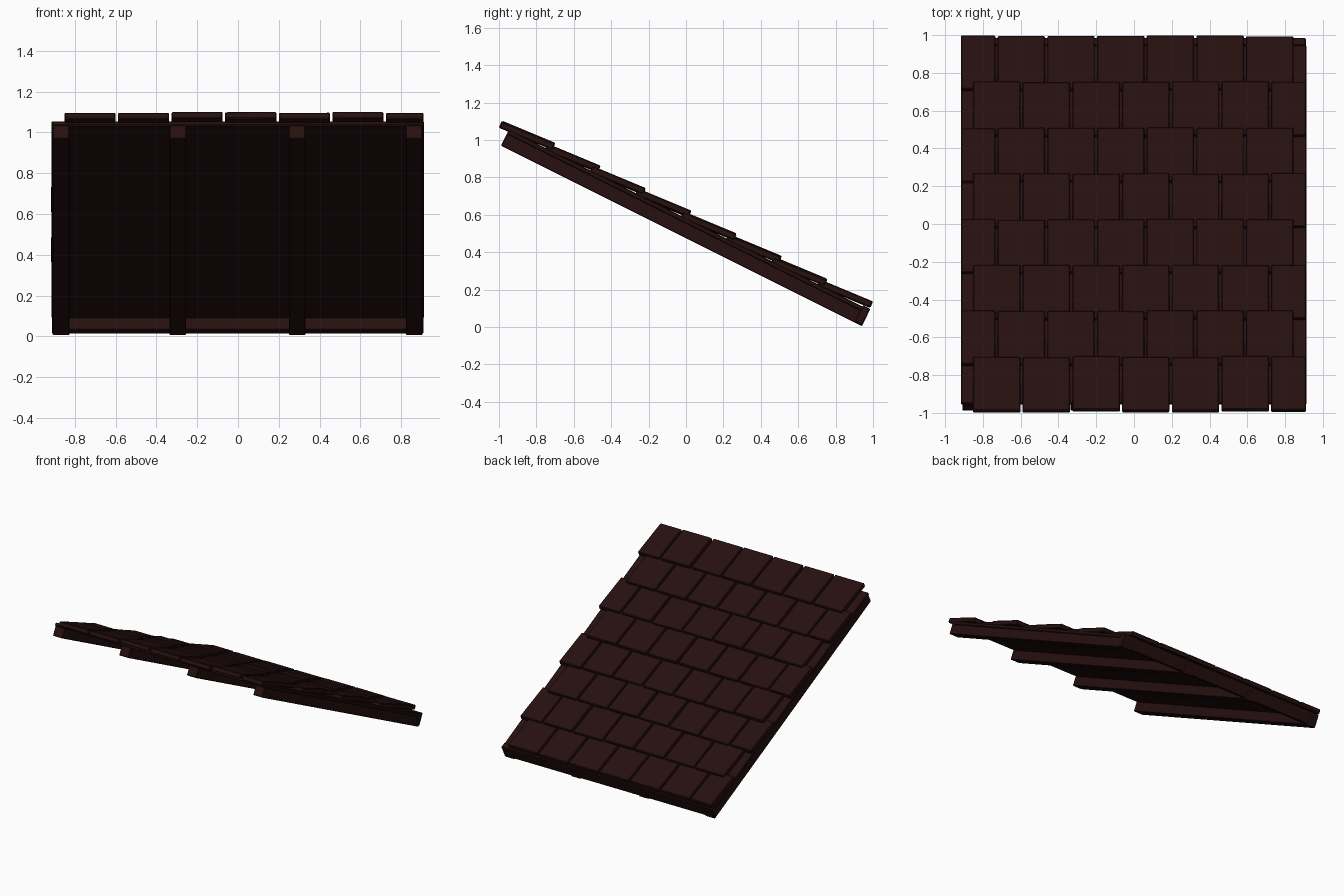
import bpy, bmesh, math, random
from mathutils import Matrix, Vector

random.seed(4)
cube = bpy.data.objects.get("Cube")
if cube:
    bpy.data.objects.remove(cube, do_unlink=True)

wood = bpy.data.materials.new("dark_red_brown")
wood.use_nodes = True
COLOUR = (0.02, 0.005, 0.005, 1)
wood.diffuse_color = COLOUR
wood.node_tree.nodes["Principled BSDF"].inputs["Base Color"].default_value = COLOUR

PITCH = math.atan(0.5)          # slope of the roof
TILE_PITCH = math.radians(22.6)  # tiles lie a little flatter


def frame(y, z, angle):
    """Local axes: x across, y down the slope, z out of the roof."""
    return Matrix.Translation((0, y, z)) @ Matrix.Rotation(-angle, 4, 'X')


def add_box(bm, xs, ys, zs, matrix):
    spans = (xs, ys, zs)
    centre = Vector([(a + b) / 2 for a, b in spans])
    size = [b - a for a, b in spans]
    bmesh.ops.create_cube(
        bm, size=1,
        matrix=matrix @ Matrix.Translation(centre) @ Matrix.Diagonal((*size, 1)))


def finish(bm, name, bevel):
    mesh = bpy.data.meshes.new(name)
    bm.to_mesh(mesh)
    bm.free()
    mesh.materials.append(wood)
    obj = bpy.data.objects.new(name, mesh)
    bpy.context.collection.objects.link(obj)
    mod = obj.modifiers.new("edge_bevel", 'BEVEL')
    mod.width = bevel
    mod.segments = 1
    return obj


def part(name, xs, ys, zs, bevel=0.004):
    bm = bmesh.new()
    add_box(bm, xs, ys, zs, roof)
    return finish(bm, name, bevel)


# Frame: rafters, deck and eaves board
roof = frame(-0.99, 0.97, PITCH)
LENGTH = 2.158
RAFTER = 0.074
for i, x in enumerate((-0.868, -0.295, 0.29, 0.864)):
    part(f"rafter_{i + 1}", (x - 0.041, x + 0.041), (0, LENGTH), (0, RAFTER))
part("deck", (-0.915, 0.912), (0, LENGTH - 0.04), (RAFTER - 0.002, 0.095))
part("eaves_board", (-0.912, 0.91), (LENGTH - 0.045, LENGTH - 0.001), (0.008, 0.103))

# Overlapping tile rows, alternate rows shifted by half a tile
ROWS, STEP, GAP = 8, 0.2425, 0.012
TILE_LENGTH, THICK, WIDTH = 0.307, 0.035, 0.263
for row in range(ROWS):
    tilted = frame(-0.997 + row * STEP, 1.069 - row * STEP / 2, TILE_PITCH)
    bm = bmesh.new()
    if row % 2 == 0:
        edges = [-0.852 + WIDTH * k for k in range(7)] + [0.922]
    else:
        edges = [-0.916] + [-0.722 + WIDTH * k for k in range(7)]
    for left, right in zip(edges, edges[1:]):
        slide = random.uniform(-0.003, 0.002)
        lift = random.uniform(-0.005, 0.003)
        turn = Matrix.Rotation(random.uniform(-0.006, 0.006), 4, 'Y')
        middle = Matrix.Translation(((left + right - GAP) / 2, 0, lift))
        half = (right - left - GAP) / 2
        add_box(bm, (-half, half), (slide, TILE_LENGTH + slide), (0, THICK),
                tilted @ middle @ turn)
    finish(bm, f"tile_row_{row + 1}", 0.005)
